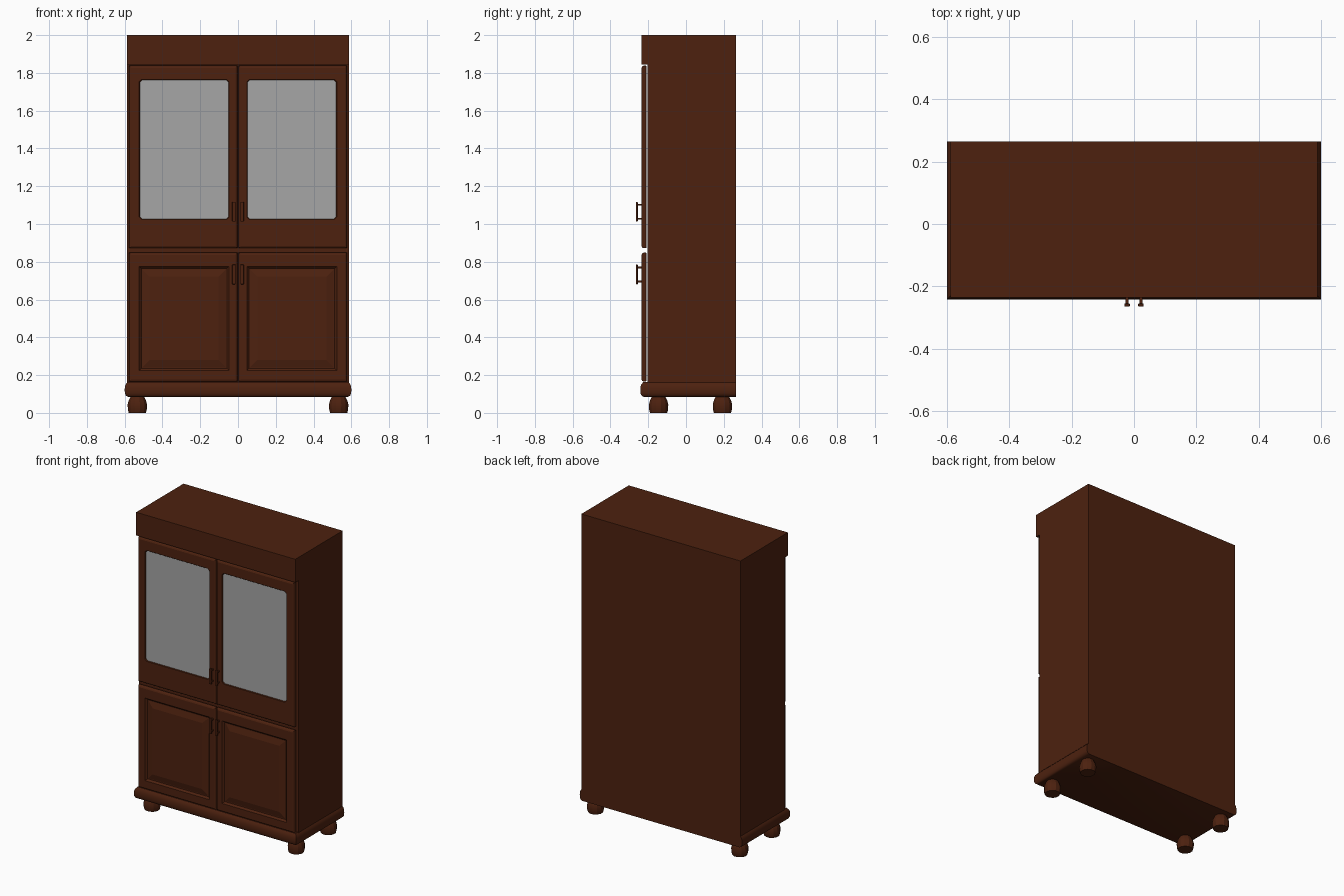
import bpy, bmesh, math

if "Cube" in bpy.data.objects:
    bpy.data.objects.remove(bpy.data.objects["Cube"])


def material(name, rgb):
    m = bpy.data.materials.new(name)
    m.diffuse_color = (*rgb, 1)
    m.use_nodes = True
    m.node_tree.nodes["Principled BSDF"].inputs["Base Color"].default_value = m.diffuse_color
    return m


WOOD = material("dark_brown_wood", (0.075, 0.0155, 0.0048))
GLASS = material("grey_glass", (0.38, 0.38, 0.38))


def finish(name, bm, mat, smooth=None):
    bmesh.ops.recalc_face_normals(bm, faces=bm.faces)
    me = bpy.data.meshes.new(name)
    bm.to_mesh(me)
    bm.free()
    me.materials.append(mat)
    ob = bpy.data.objects.new(name, me)
    bpy.context.collection.objects.link(ob)
    if smooth:
        bpy.ops.object.select_all(action='DESELECT')
        ob.select_set(True)
        bpy.context.view_layer.objects.active = ob
        bpy.ops.object.shade_smooth_by_angle(angle=math.radians(smooth))
    return ob


def loft(name, loops, mat, closed=False, smooth=None):
    """Skin a list of point loops; closed joins the last loop to the first."""
    bm = bmesh.new()
    rings = [[bm.verts.new(p) for p in loop] for loop in loops]
    pairs = list(zip(rings, rings[1:]))
    if closed:
        pairs.append((rings[-1], rings[0]))
    else:
        bm.faces.new(rings[0])
        bm.faces.new(rings[-1])
    n = len(rings[0])
    for a, b in pairs:
        for i in range(n):
            j = (i + 1) % n
            bm.faces.new((a[i], a[j], b[j], b[i]))
    return finish(name, bm, mat, smooth)


def rect(x0, x1, z0, z1, y, d=0.0, c=0.0):
    """Upright rectangle at depth y, inset by d; c clips the corners."""
    x0, x1, z0, z1 = x0 + d, x1 - d, z0 + d, z1 - d
    if not c:
        return [(x0, y, z0), (x1, y, z0), (x1, y, z1), (x0, y, z1)]
    return [(x0 + c, y, z0), (x1 - c, y, z0), (x1, y, z0 + c), (x1, y, z1 - c),
            (x1 - c, y, z1), (x0 + c, y, z1), (x0, y, z1 - c), (x0, y, z0 + c)]


def box(name, x0, x1, y0, y1, z0, z1, mat=WOOD):
    return loft(name, [rect(x0, x1, z0, z1, y0), rect(x0, x1, z0, z1, y1)], mat)


# carcass and overhanging top panel
W, BACK, FRONT = 0.588, 0.265, -0.235
box("carcass", -W, W, -0.203, BACK, 0.16, 1.845)
box("top_cornice", -W, W, FRONT, BACK, 1.845, 2.0)

# bullnose plinth, flat at the back
plinth = []
for d, z in [(0.018, 0.085), (0.006, 0.092), (0.001, 0.105), (0, 0.122),
             (0.001, 0.138), (0.006, 0.152), (0.016, 0.163)]:
    x, y = 0.6 - d, -0.242 + d
    plinth.append([(-x, y, z), (x, y, z), (x, BACK, z), (-x, BACK, z)])
loft("plinth", plinth, WOOD, smooth=40)

# bun feet
for sx in (-1, 1):
    for y, place in ((-0.145, "front"), (0.193, "back")):
        loops = []
        for r, z in [(0.047, 0), (0.052, 0.018), (0.053, 0.045), (0.047, 0.066), (0.036, 0.088)]:
            loops.append([(sx * 0.533 + r * math.cos(a), y + r * math.sin(a), z)
                          for a in [math.tau * (i + 0.5) / 12 for i in range(12)]])
        loft(f"{place}_foot_{'left' if sx < 0 else 'right'}", loops, WOOD, smooth=25)


def span(sx, a, b):
    return (a, b) if sx > 0 else (-b, -a)


def edge(x0, x1, z0, z1, c):
    """Back face and eased outer front edge shared by all doors."""
    return [rect(x0, x1, z0, z1, y, d, c) for d, y in
            [(0.003, -0.209), (0, -0.213), (0, -0.226), (0.004, -0.232), (0.011, FRONT)]]


for sx in (-1, 1):
    side = "left" if sx < 0 else "right"
    outer = span(sx, 0.003, 0.577)
    inner = span(sx, 0.05, 0.52)

    # upper door: frame around a glass pane
    c = 0.0005
    win = (*inner, 1.027, 1.762)
    loops = edge(*outer, 0.872, 1.838, c)
    loops += [rect(*win, FRONT, -0.003, 0.012), rect(*win, -0.231, 0, 0.012),
              rect(*win, -0.209, 0, 0.012)]
    loft(f"upper_door_frame_{side}", loops, WOOD, closed=True)
    box(f"glass_pane_{side}", win[0] - 0.004, win[1] + 0.004, -0.228, -0.222,
        win[2] - 0.004, win[3] + 0.004, GLASS)

    # lower door: raised and fielded panel
    pan = (*inner, 0.227, 0.773)
    loops = edge(*outer, 0.166, 0.848, 0)
    loops += [rect(*pan, y, d) for d, y in
              [(-0.003, FRONT), (0.003, -0.228), (0.008, -0.223), (0.014, -0.223),
               (0.052, -0.233)]]
    loft(f"lower_door_{side}", loops, WOOD)

    # bar handles on two posts
    for z, level in ((1.065, "upper"), (0.733, "lower")):
        hx = sx * 0.022
        name = f"{level}_handle_{side}"
        bar = box(name + "_bar", hx - 0.009, hx + 0.009, -0.265, -0.255, z - 0.052, z + 0.052)
        bev = bar.modifiers.new("eased", 'BEVEL')
        bev.width = 0.003
        bev.segments = 2
        for k in (-1, 1):
            pz = z + k * 0.037
            box(f"{name}_post_{'top' if k > 0 else 'bottom'}", hx - 0.005, hx + 0.005,
                -0.257, -0.233, pz - 0.005, pz + 0.005)
